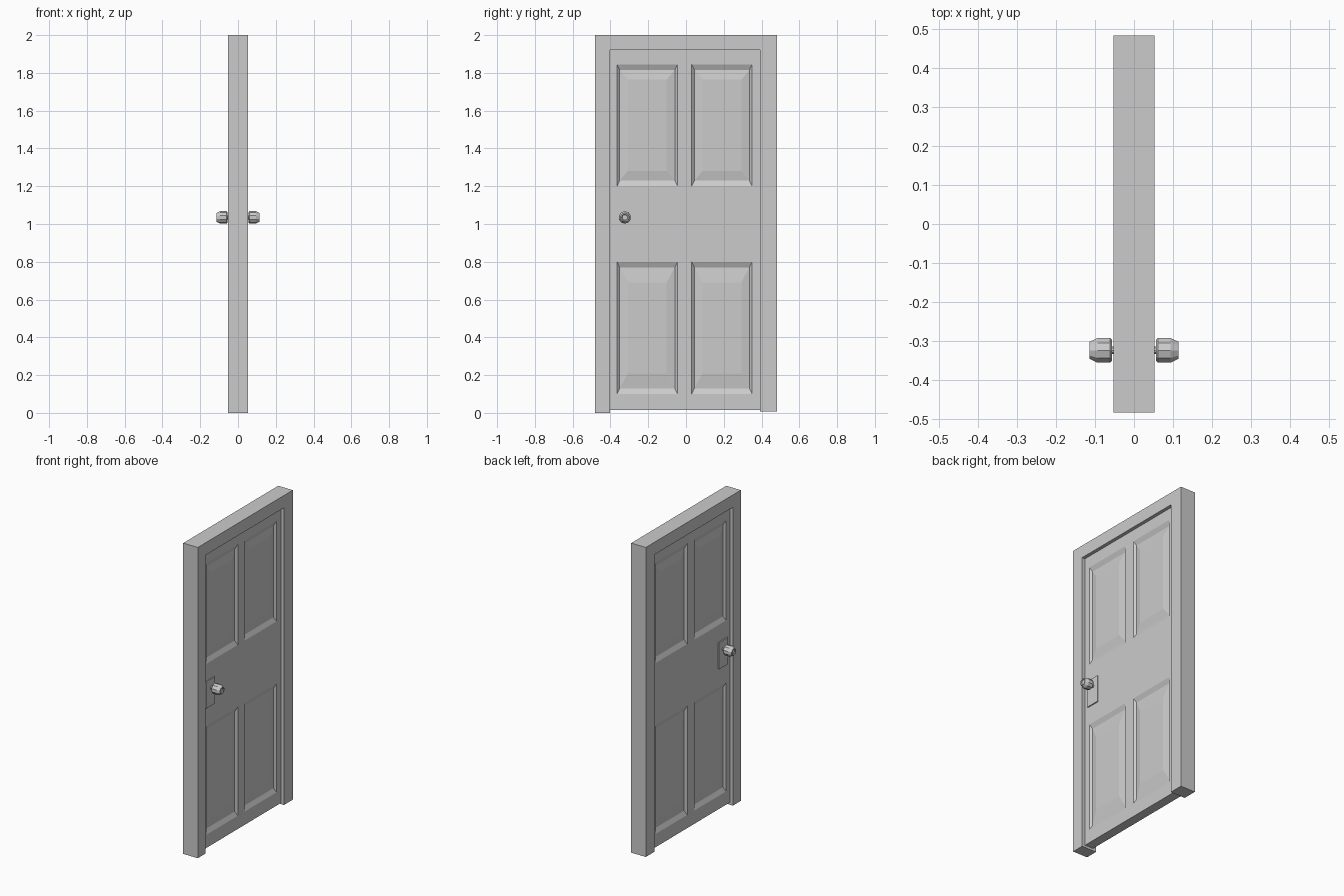
import bpy, bmesh, math
from mathutils import Matrix, Vector

cube = bpy.data.objects.get("Cube")
if cube:
    bpy.data.objects.remove(cube, do_unlink=True)

grey = bpy.data.materials.new("plain_grey")
grey.use_nodes = True
colour = (0.6, 0.6, 0.6, 1)
grey.diffuse_color = colour
grey.node_tree.nodes["Principled BSDF"].inputs["Base Color"].default_value = colour


def make_object(name, bm):
    bmesh.ops.recalc_face_normals(bm, faces=bm.faces)
    mesh = bpy.data.meshes.new(name)
    bm.to_mesh(mesh)
    bm.free()
    mesh.materials.append(grey)
    obj = bpy.data.objects.new(name, mesh)
    bpy.context.scene.collection.objects.link(obj)
    return obj


def box(x0, x1, y0, y1, z0, z1):
    bm = bmesh.new()
    bmesh.ops.create_cube(bm, size=1)
    bmesh.ops.scale(bm, vec=(x1 - x0, y1 - y0, z1 - z0), verts=bm.verts)
    centre = Vector((x0 + x1, y0 + y1, z0 + z1)) / 2
    bmesh.ops.translate(bm, vec=centre, verts=bm.verts)
    return bm


# Door frame: a U-shaped outline extruded through the wall
left, right, inner_left, inner_right, head = -0.483, 0.483, -0.403, 0.393, 1.92
outline = [(left, 0), (left, 2), (right, 2), (right, 0.008),
           (inner_right, 0.008), (inner_right, head), (inner_left, head), (inner_left, 0)]
bm = bmesh.new()
face = bm.faces.new([bm.verts.new((-0.052, y, z)) for y, z in outline])
ext = bmesh.ops.extrude_face_region(bm, geom=[face])["geom"]
bmesh.ops.translate(bm, vec=(0.104, 0, 0),
                    verts=[g for g in ext if isinstance(g, bmesh.types.BMVert)])
make_object("door_frame", bm)

# Door slab, cut into a grid so that the four panels can be shaped on both sides
half = 0.03
panel_y = [(-0.365, -0.045), (0.03, 0.35)]
panel_z = [(0.1, 0.8), (1.2, 1.845)]
bm = box(-half, half, inner_left, inner_right, 0.015, head)
for axis, spans in ((1, panel_y), (2, panel_z)):
    for cut in [c for span in spans for c in span]:
        point, normal = Vector(), Vector()
        point[axis], normal[axis] = cut, 1
        bmesh.ops.bisect_plane(bm, geom=bm.verts[:] + bm.edges[:] + bm.faces[:],
                               plane_co=point, plane_no=normal)


def inside(value, spans):
    return any(a < value < b for a, b in spans)


def step_in(face, dy, dz, depth):
    """Inset a face by separate widths, and push it in (or out when negative)."""
    corners = [v.co.copy() for v in face.verts]
    centre = face.calc_center_median()
    side = math.copysign(1, centre.x)
    bmesh.ops.inset_individual(bm, faces=[face], thickness=0.001)
    for v in face.verts:
        old = min(corners, key=lambda c: (c - v.co).length)
        v.co = (old.x - side * depth,
                old.y + math.copysign(dy, centre.y - old.y),
                old.z + math.copysign(dz, centre.z - old.z))


bm.normal_update()
panels = [f for f in bm.faces if abs(f.normal.x) > 0.9
          and inside(f.calc_center_median().y, panel_y)
          and inside(f.calc_center_median().z, panel_z)]
for f in panels:
    lower = f.calc_center_median().z < 1
    step_in(f, 0.014, 0.029, 0.013)
    step_in(f, 0.043, 0.08 if lower else 0.052, -0.009)
make_object("door_slab", bm)

# Handle plates and knobs on both sides
knob_y, knob_z = -0.324, 1.035
profile = [(half, 0.01), (0.056, 0.01), (0.056, 0.028), (0.061, 0.033), (0.094, 0.033),
           (0.104, 0.028), (0.114, 0.023), (0.114, 0.017), (0.109, 0.014), (0.109, 0)]
for side, word in ((1, "left"), (-1, "right")):
    x0, x1 = sorted((side * (half - 0.002), side * (half + 0.007)))
    make_object(word + "_handle_plate", box(x0, x1, -0.375, -0.285, 0.918, 1.09))

    bm = bmesh.new()
    verts = [bm.verts.new((side * x, 0, r)) for x, r in profile]
    edges = [bm.edges.new(pair) for pair in zip(verts, verts[1:])]
    bmesh.ops.spin(bm, geom=verts + edges, axis=(1, 0, 0), cent=(0, 0, 0),
                   angle=2 * math.pi, steps=10)
    bmesh.ops.remove_doubles(bm, verts=bm.verts, dist=0.0005)
    bmesh.ops.transform(bm, matrix=Matrix.Translation((0, knob_y, knob_z)), verts=bm.verts)
    make_object(word + "_knob", bm)
